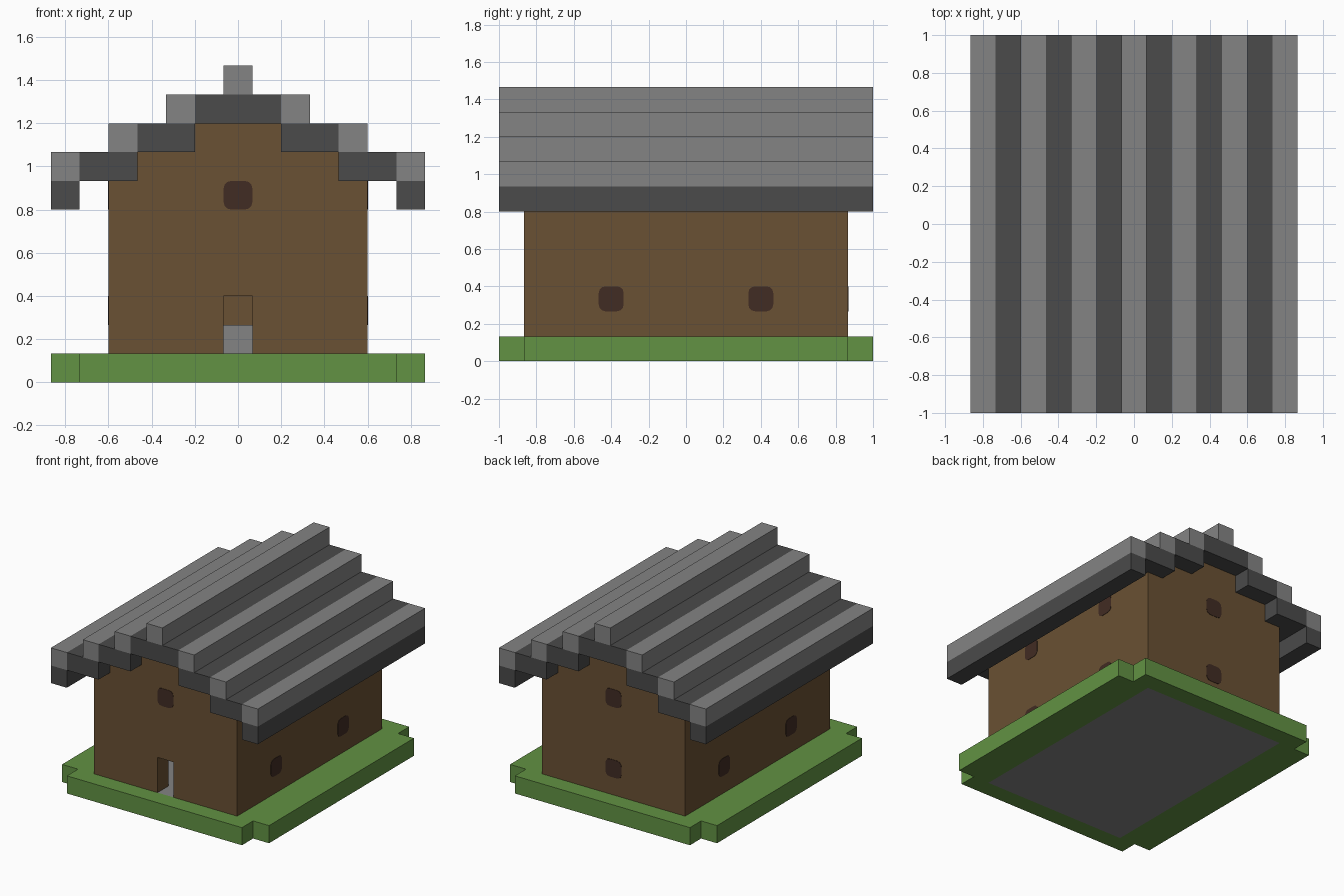
import bpy
import bmesh
from math import pi
from mathutils import Matrix

U = 2 / 15  # one building block

if "Cube" in bpy.data.objects:
    bpy.data.objects.remove(bpy.data.objects["Cube"])


def material(name, r, g, b):
    mat = bpy.data.materials.new(name)
    mat.use_nodes = True
    mat.diffuse_color = (r, g, b, 1)
    mat.node_tree.nodes["Principled BSDF"].inputs["Base Color"].default_value = (r, g, b, 1)
    return mat


GRASS = material("grass green", .122, .287, .056)
WOOD = material("wood brown", .144, .082, .033)
GLASS = material("window dark brown", .053, .025, .017)
LIGHT = material("stone light grey", .230, .230, .230)
DARK = material("stone dark grey", .069, .069, .069)


def finish(name, bm, mat):
    bmesh.ops.recalc_face_normals(bm, faces=bm.faces)
    bmesh.ops.scale(bm, vec=(U, U, U), verts=bm.verts)
    mesh = bpy.data.meshes.new(name)
    bm.to_mesh(mesh)
    bm.free()
    mesh.materials.append(mat)
    obj = bpy.data.objects.new(name, mesh)
    bpy.context.collection.objects.link(obj)
    return obj


def add_box(bm, x, y, z):
    """Box between pairs of limits, measured in blocks."""
    lims = (x, y, z)
    size = Matrix.Diagonal([b - a for a, b in lims] + [1])
    place = Matrix.Translation([(a + b) / 2 for a, b in lims])
    bmesh.ops.create_cube(bm, size=1, matrix=place @ size)


def boxes(name, mat, *limits):
    bm = bmesh.new()
    for lim in limits:
        add_box(bm, *lim)
    return finish(name, bm, mat)


def gable(name, y, door):
    """Stepped end wall, with an optional doorway cut into its outline."""
    half = [(4.5, 1), (4.5, 7), (3.5, 7), (3.5, 8), (1.5, 8), (1.5, 9)]
    if door:
        half = [(.5, 3), (.5, 1)] + half
    outline = half + [(-x, z) for x, z in reversed(half)]
    bm = bmesh.new()
    face = bm.faces.new([bm.verts.new((x, y, z)) for x, z in outline])
    ext = bmesh.ops.extrude_face_region(bm, geom=[face])
    new = [v for v in ext["geom"] if isinstance(v, bmesh.types.BMVert)]
    bmesh.ops.translate(bm, vec=(0, 1, 0), verts=new)
    return finish(name, bm, WOOD)


def window(name, x, y, z, turn):
    """Thin rounded plate; turn is its heading about z."""
    bm = bmesh.new()
    bmesh.ops.create_cube(bm, size=1, matrix=Matrix.Diagonal((1, .04, 1, 1)))
    edges = [e for e in bm.edges if abs(e.verts[0].co.y - e.verts[1].co.y) > .01]
    bmesh.ops.bevel(bm, geom=edges, offset=.27, segments=3, profile=.5, affect='EDGES')
    bmesh.ops.transform(bm, verts=bm.verts,
                        matrix=Matrix.Translation((x, y, z)) @ Matrix.Rotation(turn, 4, 'Z'))
    return finish(name, bm, GLASS)


# Lawn with notched corners around the stone floor
boxes("lawn", GRASS,
      *[(sorted((s * 4.5, s * 6.5)), (-6.5, 6.5), (0, 1)) for s in (-1, 1)],
      *[((-5.5, 5.5), sorted((s * 6.5, s * 7.5)), (0, 1)) for s in (-1, 1)])
boxes("floor", LIGHT, ((-4.5, 4.5), (-6.5, 6.5), (0, 1)))
boxes("inner_step", LIGHT, ((-.5, .5), (4.5, 5.5), (1, 2)))

# Walls
gable("front_wall", -6.5, True)
gable("back_wall", 5.5, False)
for side, s in (("left", 1), ("right", -1)):
    boxes(side + "_wall", WOOD, (sorted((s * 3.5, s * 4.5)), (-5.5, 5.5), (1, 7)))

# Windows
window("front_window", 0, -6.5, 6.5, 0)
for level, z in (("lower", 2.5), ("upper", 6.5)):
    window("back_window_" + level, 0, 6.5, z, 0)
    for side, s in (("left", 1), ("right", -1)):
        for end, y in (("front", -3), ("back", 3)):
            window(f"{side}_{end}_window_{level}", s * 4.5, y, z, pi / 2)

# Stepped roof: light ridges resting on dark courses
LENGTH = (-7.5, 7.5)
boxes("roof_ridge", LIGHT, ((-.5, .5), LENGTH, (10, 11)))
boxes("roof_top_course", DARK, ((-1.5, 1.5), LENGTH, (9, 10)))
for side, s in (("left", 1), ("right", -1)):
    for i in range(3):
        inner, z = 1.5 + 2 * i, 9 - i
        outer = min(inner + 2, 6.5)
        boxes(f"{side}_roof_ridge_{i + 1}", LIGHT,
              (sorted((s * inner, s * (inner + 1))), LENGTH, (z, z + 1)))
        boxes(f"{side}_roof_course_{i + 1}", DARK,
              (sorted((s * inner, s * outer)), LENGTH, (z - 1, z)))
